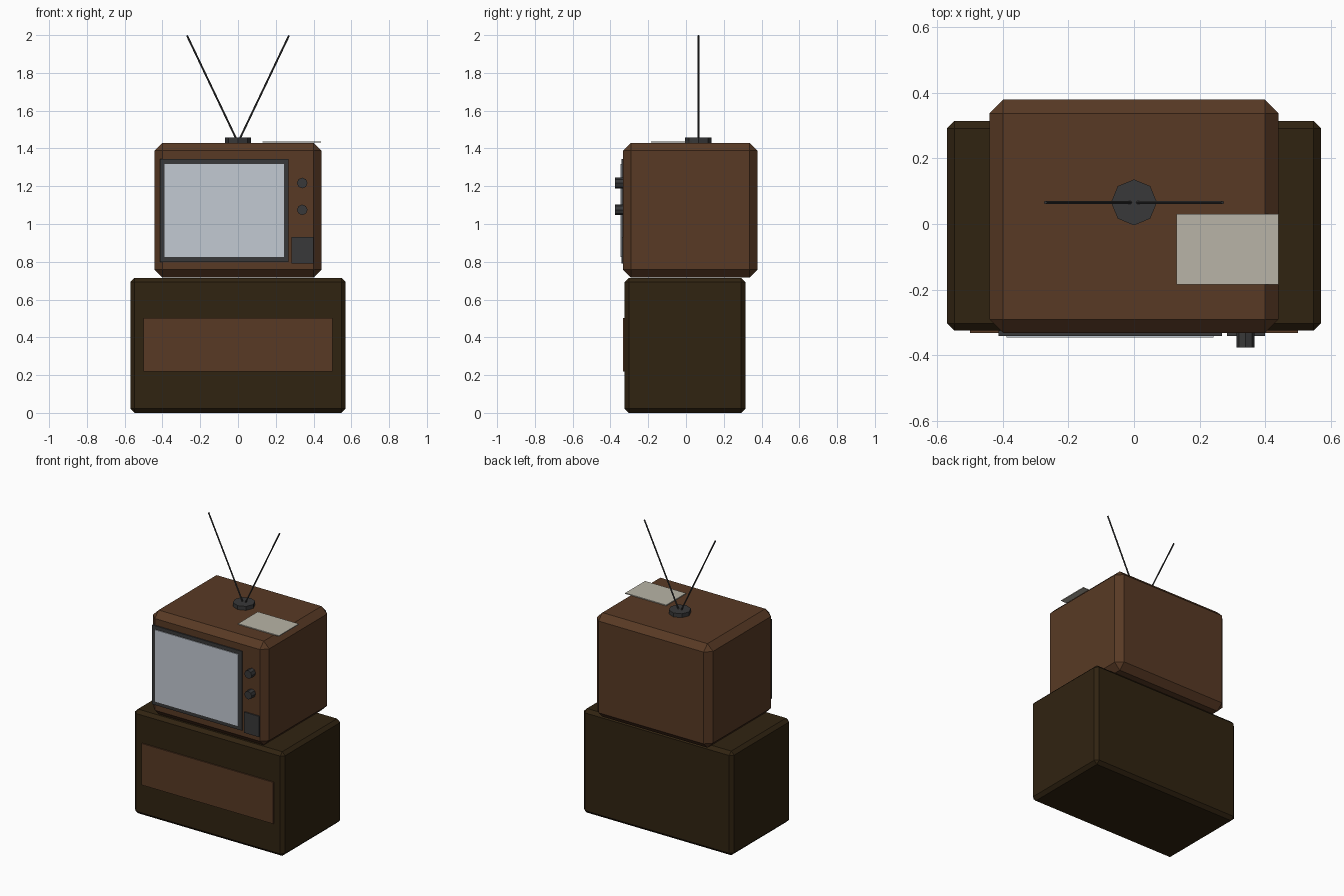
import bpy, bmesh, math
from mathutils import Vector

if "Cube" in bpy.data.objects:
    bpy.data.objects.remove(bpy.data.objects["Cube"])


def material(name, rgb):
    m = bpy.data.materials.new(name)
    m.diffuse_color = (*rgb, 1)
    m.use_nodes = True
    m.node_tree.nodes["Principled BSDF"].inputs["Base Color"].default_value = m.diffuse_color
    return m


WOOD = material("brown wood", (0.098, 0.042, 0.018))
DARK_WOOD = material("dark wood", (0.030, 0.017, 0.0055))
CHARCOAL = material("charcoal plastic", (0.040, 0.040, 0.041))
GLASS = material("pale screen", (0.545, 0.590, 0.650))
PAPER = material("cream paper", (0.480, 0.455, 0.385))


def finish(bm, name, mat):
    bmesh.ops.recalc_face_normals(bm, faces=bm.faces)
    mesh = bpy.data.meshes.new(name)
    bm.to_mesh(mesh)
    bm.free()
    mesh.materials.append(mat)
    ob = bpy.data.objects.new(name, mesh)
    bpy.context.collection.objects.link(ob)
    return ob


def box(name, x, y, z, mat, bevel=0):
    """Box from (min, max) ranges, with optional flat chamfer."""
    bm = bmesh.new()
    bmesh.ops.create_cube(bm, size=1)
    for v in bm.verts:
        v.co = [(r[0] + r[1]) / 2 + c * (r[1] - r[0]) for r, c in zip((x, y, z), v.co)]
    if bevel:
        bmesh.ops.bevel(bm, geom=bm.edges[:], offset=bevel, segments=1,
                        affect='EDGES', profile=0.5)
    return finish(bm, name, mat)


def rod(name, start, end, radius, sides, mat, bevel=0):
    """Cylinder between two points."""
    a, b = Vector(start), Vector(end)
    bm = bmesh.new()
    bmesh.ops.create_cone(bm, cap_ends=True, segments=sides, radius1=radius,
                          radius2=radius, depth=(b - a).length)
    if bevel:
        rim = [e for e in bm.edges if abs(e.verts[0].co.z - e.verts[1].co.z) < 1e-5]
        bmesh.ops.bevel(bm, geom=rim, offset=bevel, segments=1, affect='EDGES')
    bm.transform((b - a).to_track_quat('Z', 'Y').to_matrix().to_4x4())
    bmesh.ops.translate(bm, verts=bm.verts, vec=(a + b) / 2)
    return finish(bm, name, mat)


# Cabinet with front panel
box("cabinet", (-0.57, 0.57), (-0.325, 0.314), (0, 0.715), DARK_WOOD, 0.022)
box("cabinet_panel", (-0.5, 0.5), (-0.333, -0.324), (0.218, 0.503), WOOD)

# Television body
box("television_body", (-0.441, 0.441), (-0.333, 0.379), (0.716, 1.43), WOOD, 0.042)

# Screen: frame and glass plate
box("screen_frame", (-0.414, 0.268), (-0.341, -0.325), (0.799, 1.343), CHARCOAL)
box("screen_glass", (-0.389, 0.243), (-0.346, -0.339), (0.825, 1.318), GLASS)

# Controls
box("speaker_plate", (0.284, 0.399), (-0.342, -0.325), (0.79, 0.932), CHARCOAL)
for i, z in enumerate((1.217, 1.075)):
    rod(f"knob_{i + 1}", (0.34, -0.33, z), (0.34, -0.377, z), 0.028, 8, CHARCOAL)

# Antenna base and two rods
rod("antenna_base", (0, 0.066, 1.427), (0, 0.066, 1.457), 0.07, 8, CHARCOAL)
for side, s in (("left", -1), ("right", 1)):
    rod(f"antenna_rod_{side}", (s * 0.004, 0.066, 1.44), (s * 0.27, 0.066, 1.998),
        0.005, 6, CHARCOAL)

# Sheet of paper lying on top
box("paper_sheet", (0.129, 0.44), (-0.184, 0.031), (1.431, 1.437), PAPER)
